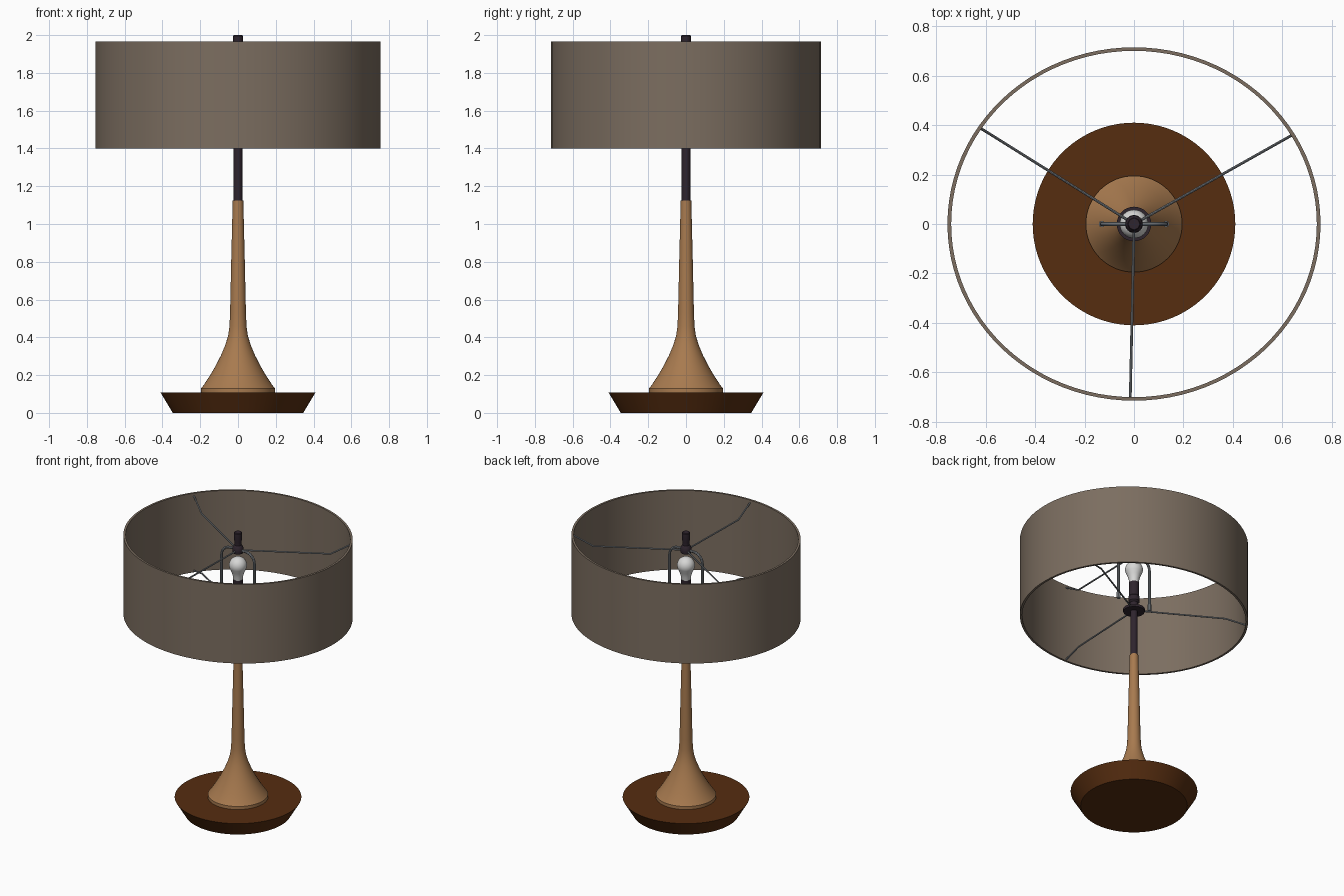
import bpy, bmesh, math
from mathutils import Vector

if "Cube" in bpy.data.objects:
    bpy.data.objects.remove(bpy.data.objects["Cube"])


def material(name, rgb):
    m = bpy.data.materials.new(name)
    m.diffuse_color = (*rgb, 1)
    m.use_nodes = True
    m.node_tree.nodes["Principled BSDF"].inputs["Base Color"].default_value = m.diffuse_color
    return m


FABRIC = material("taupe_fabric", (0.20, 0.155, 0.117))
OAK = material("light_wood", (0.39, 0.195, 0.078))
WALNUT = material("dark_wood", (0.092, 0.026, 0.005))
BRONZE = material("dark_metal", (0.028, 0.018, 0.027))
GLASS = material("white_glass", (0.68, 0.68, 0.67))
WIRE = material("grey_wire", (0.23, 0.25, 0.27))


def finish(ob, mat):
    ob.data.materials.append(mat)
    bpy.ops.object.select_all(action='DESELECT')
    ob.select_set(True)
    bpy.context.view_layer.objects.active = ob
    if ob.type == 'CURVE':
        bpy.ops.object.convert(target='MESH')
    bpy.ops.object.shade_smooth_by_angle(angle=math.radians(35))
    return bpy.context.object


def lathe(name, profile, mat, sides=64, sx=1.0, sy=1.0, loop=False):
    """Spin an (r, z) profile about z; a looped profile makes a hollow wall."""
    bm = bmesh.new()
    pts = list(profile) + ([profile[0]] if loop else [])
    vs = [bm.verts.new((r, 0, z)) for r, z in pts]
    es = [bm.edges.new(p) for p in zip(vs, vs[1:])]
    bmesh.ops.spin(bm, geom=vs + es, cent=(0, 0, 0), axis=(0, 0, 1),
                   angle=math.tau, steps=sides, use_duplicate=False)
    bmesh.ops.remove_doubles(bm, verts=bm.verts, dist=1e-5)
    bmesh.ops.scale(bm, vec=(sx, sy, 1), verts=bm.verts)
    bmesh.ops.recalc_face_normals(bm, faces=bm.faces)
    me = bpy.data.meshes.new(name)
    bm.to_mesh(me)
    bm.free()
    ob = bpy.data.objects.new(name, me)
    bpy.context.collection.objects.link(ob)
    return finish(ob, mat)


def tube(name, points, radius, mat):
    """Round rod along a polyline."""
    cu = bpy.data.curves.new(name, 'CURVE')
    cu.dimensions = '3D'
    cu.bevel_depth = radius
    cu.bevel_resolution = 2
    cu.use_fill_caps = True
    sp = cu.splines.new('POLY')
    sp.points.add(len(points) - 1)
    for p, co in zip(sp.points, points):
        p.co = (*co, 1)
    ob = bpy.data.objects.new(name, cu)
    bpy.context.collection.objects.link(ob)
    return finish(ob, mat)


# Dished foot and flared wooden stem
lathe("base", [(0, 0), (0.345, 0), (0.41, 0.108), (0, 0.108)], WALNUT, 96)
lathe("stem", [(0, 0.10), (0.195, 0.10), (0.195, 0.13), (0.183, 0.145),
               (0.15, 0.195), (0.118, 0.25), (0.09, 0.305), (0.067, 0.36),
               (0.052, 0.41), (0.045, 0.46), (0.042, 0.53), (0.036, 0.80),
               (0.028, 1.125), (0, 1.125)], OAK)

# Metal pole, collar disc and lamp socket
lathe("pole", [(0, 1.11), (0.023, 1.11), (0.023, 1.46), (0, 1.46)], BRONZE, 32)
lathe("collar", [(0, 1.452), (0.07, 1.452), (0.07, 1.47), (0, 1.47)], BRONZE, 32)
lathe("socket", [(0, 1.465), (0.026, 1.465), (0.026, 1.515), (0.037, 1.525),
                 (0.037, 1.56), (0.033, 1.565), (0.033, 1.665), (0, 1.665)],
      BRONZE, 32)

# Light bulb: tapered neck with a round head
head = [(0.058 * math.cos(math.radians(a)), 1.765 + 0.058 * math.sin(math.radians(a)))
        for a in range(-20, 90, 10)] + [(0, 1.823)]
lathe("bulb", [(0, 1.655), (0.03, 1.655), (0.034, 1.69), (0.043, 1.72)] + head,
      GLASS, 32)

# Harp: upside-down U around the bulb, with ferrules on the lower ends
W, TOP, R = 0.13, 1.875, 0.07
right = [(W, 0, 1.51), (W, 0, TOP - R)] + [
    (W - R + R * math.cos(math.radians(a)), 0, TOP - R + R * math.sin(math.radians(a)))
    for a in range(15, 91, 15)]
left = [(-x, y, z) for x, y, z in reversed(right)]
tube("harp", right + left, 0.009, WIRE)
for side, s in (("left", -1), ("right", 1)):
    tube("harp_ferrule_" + side, [(s * W, 0, 1.505), (s * W, 0, 1.55)], 0.013, WIRE)

# Finial holding the shade
lathe("finial", [(0, 1.855), (0.034, 1.855), (0.036, 1.87), (0.034, 1.895),
                 (0.022, 1.91), (0.022, 1.93), (0.026, 1.945), (0.026, 1.995),
                 (0.022, 2.0), (0, 2.0)], BRONZE, 32)

# Slightly oval drum shade, open at top and bottom
lathe("shade", [(1, 1.40), (1, 1.965), (0.98, 1.965), (0.98, 1.40)],
      FABRIC, 96, 0.755, 0.715, loop=True)

# Three bent wire arms at the top and bottom of the shade
ends = [Vector((0.64, 0.36)), Vector((-0.62, 0.387)), Vector((-0.015, -0.70))]
for level, hub, kink, rim in (("upper", 1.872, 1.872, 1.945),
                              ("lower", 1.46, 1.447, 1.41)):
    for i, e in enumerate(ends, 1):
        tube(f"{level}_arm_{i}", [(*(e * 0.03), hub), (*(e * 0.82), kink), (*e, rim)],
             0.0055, WIRE)
